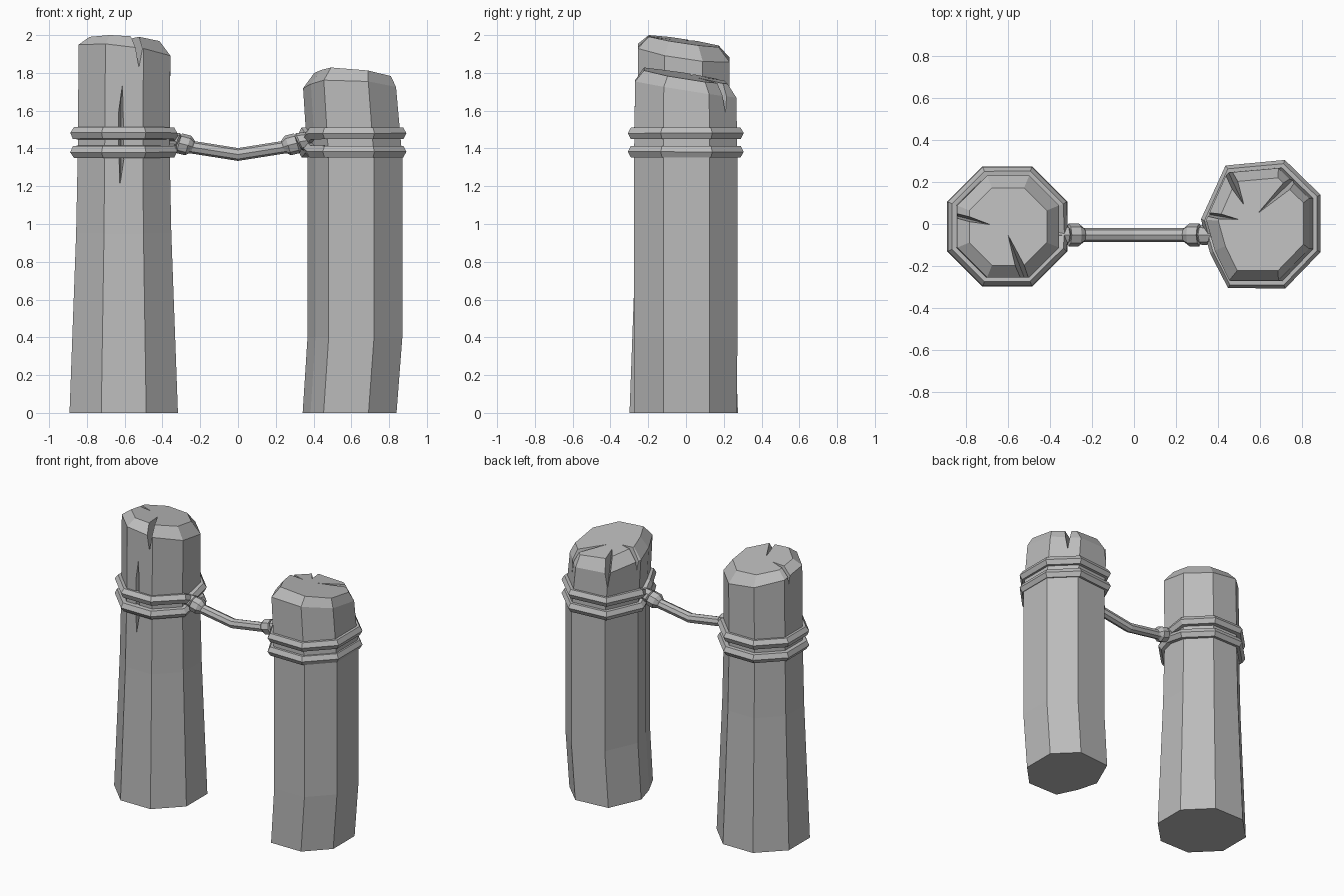
import bpy
import bmesh
import math
from mathutils import Vector

if "Cube" in bpy.data.objects:
    bpy.data.objects.remove(bpy.data.objects["Cube"], do_unlink=True)

grey = bpy.data.materials.new("plain grey")
grey.use_nodes = True
COLOUR = (0.5, 0.5, 0.5, 1)
grey.diffuse_color = COLOUR
grey.node_tree.nodes["Principled BSDF"].inputs["Base Color"].default_value = COLOUR


def add_object(name, data):
    obj = bpy.data.objects.new(name, data)
    bpy.context.scene.collection.objects.link(obj)
    return obj


def add_mesh(name, bm):
    bmesh.ops.recalc_face_normals(bm, faces=bm.faces)
    mesh = bpy.data.meshes.new(name)
    bm.to_mesh(mesh)
    bm.free()
    mesh.materials.append(grey)
    return add_object(name, mesh)


def baked(obj):
    """Mesh of an object with its modifiers or curve bevel applied."""
    bpy.context.view_layer.update()
    graph = bpy.context.evaluated_depsgraph_get()
    return bpy.data.meshes.new_from_object(obj.evaluated_get(graph))


def make_post(name, outline, centre, layers):
    """Loft an outline through layers of (z, scale, shift x, slope x, slope y)."""
    bm = bmesh.new()
    rings = []
    for z, scale, shift, slope_x, slope_y in layers:
        ring = []
        for x, y in outline:
            x, y = x * scale, y * scale
            ring.append(bm.verts.new((centre[0] + x + shift, centre[1] + y,
                                      z + slope_x * x + slope_y * y)))
        rings.append(ring)
    n = len(outline)
    for low, high in zip(rings, rings[1:]):
        for i in range(n):
            j = (i + 1) % n
            bm.faces.new((low[i], low[j], high[j], high[i]))
    bm.faces.new(rings[0])
    bm.faces.new(rings[-1])
    return add_mesh(name, bm)


def carve(post, points):
    """Cut the convex hull of the points out of a post."""
    bm = bmesh.new()
    for p in points:
        bm.verts.new(p)
    bmesh.ops.convex_hull(bm, input=bm.verts)
    cutter = add_mesh("crack_cutter", bm)
    cutter.hide_render = True
    mod = post.modifiers.new("crack", "BOOLEAN")
    mod.operation = "DIFFERENCE"
    mod.solver = "EXACT"
    mod.object = cutter
    mesh = baked(post)
    post.modifiers.clear()
    post.data = mesh
    bpy.data.objects.remove(cutter, do_unlink=True)


def top_crack(post, inner, outer, top, bottom, width):
    """Wedge that opens and deepens from inside the top to the rim."""
    a, b = Vector(inner), Vector(outer)
    out = (b - a).normalized()
    side = Vector((-out.y, out.x)) * width
    carve(post, [(*a, top), (*(b + side), top + 0.03),
                 (*(b - side), top + 0.03), (*b, bottom)])


def make_rope(name, points, thickness, sides, closed=False, radii=None):
    curve = bpy.data.curves.new(name, "CURVE")
    curve.dimensions = "3D"
    curve.bevel_depth = thickness
    curve.bevel_resolution = (sides - 4) // 2
    curve.use_fill_caps = not closed
    spline = curve.splines.new("POLY")
    spline.points.add(len(points) - 1)
    for i, p in enumerate(points):
        spline.points[i].co = (*p, 1)
        spline.points[i].radius = radii[i] if radii else 1
    spline.use_cyclic_u = closed
    spline.use_smooth = False
    temp = add_object(name + "_path", curve)
    mesh = baked(temp)
    bpy.data.objects.remove(temp, do_unlink=True)
    mesh.name = name
    mesh.materials.clear()
    mesh.materials.append(grey)
    for face in mesh.polygons:
        face.use_smooth = False
        face.material_index = 0
    return add_object(name, mesh)


# Tall tapered post, a regular octagon
flat = math.cos(math.pi / 8)
octagon = [(math.cos(math.pi / 8 + k * math.pi / 4) / flat,
            math.sin(math.pi / 8 + k * math.pi / 4) / flat) for k in range(8)]
tall_centre = (-0.605, -0.012)
tall_post = make_post("tall_post", octagon, tall_centre, [
    (0, 0.287, 0, 0, 0),
    (0.95, 0.252, 0, 0, 0),
    (1.4, 0.243, 0, 0, 0),
    (1.905, 0.243, 0.004, -0.12, -0.15),
    (1.968, 0.185, 0.004, -0.06, -0.15)])

# Short post, bent near its foot, with an uneven outline
uneven = [(0.27, -0.12), (0.27, 0.125), (0.12, 0.272), (-0.13, 0.25),
          (-0.232, 0.02), (-0.19, -0.13), (-0.12, -0.275), (0.12, -0.275)]
short_centre = (0.6, 0)
short_post = make_post("short_post", uneven, short_centre, [
    (0, 0.99, -0.028, 0, 0),
    (0.4, 1, 0, 0, 0),
    (1.35, 1, 0, 0, 0),
    (1.715, 0.98, -0.028, -0.03, -0.16),
    (1.785, 0.81, -0.01, -0.08, -0.16)])

# Cracks in the post tops
top_crack(tall_post, (-0.61, -0.03), (-0.515, -0.28), 1.99, 1.81, 0.035)
top_crack(tall_post, (-0.66, -0.01), (-0.87, 0.045), 1.99, 1.84, 0.028)
top_crack(short_post, (0.51, 0.02), (0.33, 0.05), 1.8, 1.62, 0.028)
top_crack(short_post, (0.53, 0.08), (0.44, 0.27), 1.79, 1.54, 0.05)
top_crack(short_post, (0.58, 0.04), (0.78, 0.23), 1.79, 1.56, 0.045)

# Long split down the front of the tall post
split = [(-0.607, 1.79), (-0.64, 1.55), (-0.597, 1.36), (-0.628, 1.16)]
carve(tall_post, [(x, -0.28, z) for x, z in split]
      + [(-0.62, -0.21, 1.65), (-0.62, -0.21, 1.3)])

# Two rope bands on each post, pinched together at the knot
tall_loop = [(tall_centre[0] + 0.25 * x, tall_centre[1] + 0.25 * y)
             for x, y in octagon]
short_loop = [(short_centre[0] - 0.012 + x, y) for x, y in uneven]
bands = [("tall", tall_loop, len(tall_loop), (-0.35, -0.05)),
         ("short", short_loop, 5, (0.375, -0.05))]
for label, loop, spot, knot in bands:
    for level, z, pinch in (("upper", 1.48, 1.45), ("lower", 1.383, 1.405)):
        points = [(x, y, z) for x, y in loop]
        points.insert(spot, (*knot, pinch))
        make_rope(f"{label}_{level}_band", points, 0.036, 6, closed=True)

# Sagging rope with a thick collar at each end
half = [(0.38, 1.445, 1.3), (0.325, 1.435, 1.45), (0.318, 1.43, 1.15),
        (0.312, 1.428, 1.6), (0.265, 1.416, 1.6), (0.248, 1.41, 1.2),
        (0.24, 1.406, 1)]
profile = ([(-x, z, r) for x, z, r in half] + [(0, 1.368, 1)]
           + half[::-1])
make_rope("hanging_rope", [(x, -0.052, z) for x, z, r in profile], 0.034, 8,
          radii=[r for x, z, r in profile])
